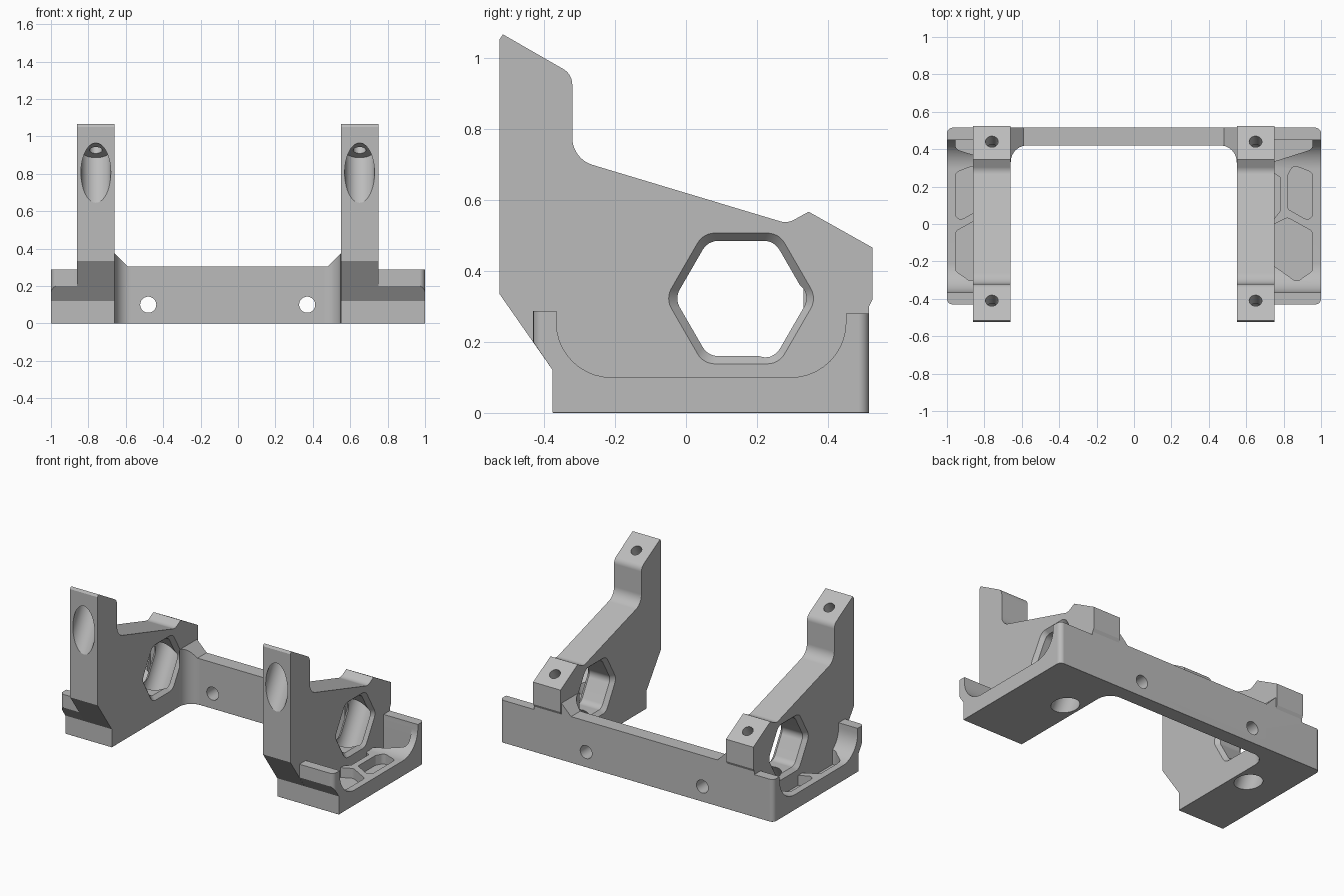
import bpy, bmesh, math
from mathutils import Vector

if "Cube" in bpy.data.objects:
    bpy.data.objects.remove(bpy.data.objects["Cube"], do_unlink=True)

grey = bpy.data.materials.new("plain grey")
grey.use_nodes = True
COLOUR = (0.5, 0.5, 0.5, 1)
grey.diffuse_color = COLOUR
grey.node_tree.nodes["Principled BSDF"].inputs["Base Color"].default_value = COLOUR


def rounded(corners, steps=10):
    """Closed 2D outline from corners (a, b) or (a, b, radius)."""
    out, n = [], len(corners)
    for i, c in enumerate(corners):
        p = Vector(c[:2])
        if len(c) == 2:
            out.append(p)
            continue
        u = (Vector(corners[i - 1][:2]) - p).normalized()
        v = (Vector(corners[(i + 1) % n][:2]) - p).normalized()
        half = math.acos(max(-1, min(1, u.dot(v)))) / 2
        centre = p + (u + v).normalized() * c[2] / math.sin(half)
        reach = c[2] / math.tan(half)
        start, end = p + u * reach - centre, p + v * reach - centre
        for k in range(steps + 1):
            a = k / steps
            d = start * (1 - a) + end * a
            # even arc through the angle between the two radii
            ang = math.atan2(start.x * end.y - start.y * end.x, start.dot(end)) * a
            d = Vector((start.x * math.cos(ang) - start.y * math.sin(ang),
                        start.x * math.sin(ang) + start.y * math.cos(ang)))
            out.append(centre + d)
    return out


def loft(name, rings):
    """Capped solid through rings of 3D points."""
    bm = bmesh.new()
    loops = [[bm.verts.new(p) for p in ring] for ring in rings]
    n = len(loops[0])
    for a, b in zip(loops, loops[1:]):
        for i in range(n):
            bm.faces.new((a[i], a[(i + 1) % n], b[(i + 1) % n], b[i]))
    bm.faces.new(loops[0])
    bm.faces.new(loops[-1])
    bmesh.ops.recalc_face_normals(bm, faces=bm.faces)
    mesh = bpy.data.meshes.new(name)
    bm.to_mesh(mesh)
    bm.free()
    mesh.materials.append(grey)
    obj = bpy.data.objects.new(name, mesh)
    bpy.context.collection.objects.link(obj)
    return obj


AXES = {"x": lambda p, t: (t, p[0], p[1]),
        "y": lambda p, t: (p[0], t, p[1]),
        "z": lambda p, t: (p[0], p[1], t)}


def extrude(name, outline, axis, lo, hi):
    return loft(name, [[AXES[axis](p, t) for p in outline] for t in (lo, hi)])


def rod(name, start, end, radius, sides=40):
    start, end = Vector(start), Vector(end)
    q = (end - start).to_track_quat("Z", "Y")
    circle = [q @ Vector((radius * math.cos(a), radius * math.sin(a), 0))
              for a in (math.tau * k / sides for k in range(sides))]
    return loft(name, [[p + c for c in circle] for p in (start, end)])


def combine(body, other, operation):
    mod = body.modifiers.new("combine", "BOOLEAN")
    mod.operation, mod.object, mod.solver = operation, other, "EXACT"
    bpy.context.view_layer.objects.active = body
    bpy.ops.object.modifier_apply(modifier=mod.name)
    bpy.data.objects.remove(other, do_unlink=True)


# Side outlines (y, z)
BRACKET = rounded([(-.375, 0), (-.375, .12), (-.525, .335), (-.525, 1.05), (-.515, 1.065),
                   (-.32, .953, .05), (-.32, .715, .08), (.285, .533, .05), (.345, .566),
                   (.525, .465), (.525, .32), (.515, .3), (.515, 0)])
TRAY = rounded([(-.375, 0), (-.375, .12), (-.43, .2), (-.43, .287), (-.365, .287),
                (-.365, .1, .155), (.45, .1, .155), (.45, .28), (.515, .28), (.515, 0)])

# Lightening pockets in the tray floor (x, y), mirrored for the right tray
POCKETS = [
    [(.7, .01), (.75, .0), (.82, .035, .03), (.955, -.04, .03), (.955, -.25, .03),
     (.87, -.31, .03), (.75, -.225), (.7, -.225)],
    [(.822, .08, .02), (.955, .005, .03), (.955, .275, .03), (.85, .315, .03), (.822, .26, .02)],
    [(.7, .03), (.75, .03), (.782, .07, .01), (.782, .25, .01), (.75, .27), (.7, .27)],
    [(.7, .33), (.75, .335), (.955, .4, .03), (.955, .449), (.7, .449)],
]


def hexagon(apothem, radius):
    r = apothem / math.cos(math.pi / 6)
    return rounded([(.155 + r * math.cos(k * math.pi / 3),
                     .322 + r * math.sin(k * math.pi / 3), radius) for k in range(6)], 6)


def bracket(name, x0, x1):
    body = extrude(name, BRACKET, "x", x0, x1)
    small, large, c = hexagon(.162, .05), hexagon(.184, .056), .025
    wide = ((x0 - .02, large), (x0, large), (x0 + c, small),
            (x1 - c, small), (x1, large), (x1 + .02, large))
    combine(body, loft("window_cutter", [[(x, *p) for p in ring] for x, ring in wide]),
            "DIFFERENCE")
    return body


def tray(name, side, inner):
    lo, hi = sorted((inner, side))
    body = extrude(name, TRAY, "x", lo, hi)
    plan = [(inner, -.43), (side, -.43, .03), (side, .515, .03), (inner, .515)]
    combine(body, extrude("corner_cutter", rounded(plan, 5), "z", -.1, .5), "INTERSECT")
    for pocket in POCKETS:
        outline = [(p.x * side, p.y) for p in rounded(pocket, 5)]
        combine(body, extrude("pocket_cutter", outline, "z", .035, .4), "DIFFERENCE")
    return body


# Rear cross wall with filleted inner corners and sloped shoulders
L, R = -.66, .55
wall_plan = rounded([(L, .515), (L, .33), (L + .001, .33), (L + .001, .42, .088),
                     (R - .001, .42, .088), (R - .001, .33), (R, .33), (R, .515)])
frame = extrude("mount_frame", wall_plan, "z", 0, .5)
shoulders = [(L - .1, -.1), (R + .1, -.1), (R + .1, .475), (R - .07, .305),
             (L + .07, .305), (L - .1, .475)]
combine(frame, extrude("shoulder_cutter", shoulders, "y", 0, 1), "INTERSECT")

# Two uprights and their side trays
for x0, x1, side in ((-.86, L, -1), (R, .75, 1)):
    combine(frame, bracket("bracket", x0, x1), "UNION")
    combine(frame, tray("tray", side, x0 if side < 0 else x1), "UNION")

# Chamfer around the underside
bm = bmesh.new()
bm.from_mesh(frame.data)
bmesh.ops.remove_doubles(bm, verts=bm.verts, dist=.0002)
bmesh.ops.dissolve_limit(bm, angle_limit=math.radians(.5), verts=bm.verts, edges=bm.edges)
bm.normal_update()
rim = [e for e in bm.edges if len(e.link_faces) == 2
       and all(abs(v.co.z) < .001 for v in e.verts)
       and sum(f.normal.z < -.99 for f in e.link_faces) == 1]
bmesh.ops.bevel(bm, geom=rim, offset=.01, segments=1, affect="EDGES", clamp_overlap=True)
bm.to_mesh(frame.data)
bm.free()

# Tilted screw holes with wide counterbores
down = Vector((0, -.5, -.866))
for x in ((L - .86) / 2, (R + .75) / 2):
    for y, z in ((-.41, 1.004), (.44, .512)):
        top = Vector((x, y, z))
        combine(frame, rod("screw_cutter", top - down * .1, top + down * .2, .034), "DIFFERENCE")
        combine(frame, rod("bore_cutter", top + down * .09, top + down * .75, .08), "DIFFERENCE")

# Holes through the rear wall
for x in (-.48, .37):
    combine(frame, rod("wall_hole_cutter", (x, .3, .1), (x, .7, .1), .043), "DIFFERENCE")

# Smooth the curves, keep flats flat
bpy.ops.object.select_all(action="DESELECT")
frame.select_set(True)
bpy.context.view_layer.objects.active = frame
bpy.ops.object.shade_smooth_by_angle(angle=math.radians(25))
weighted = frame.modifiers.new("flat faces", "WEIGHTED_NORMAL")
weighted.keep_sharp = True
